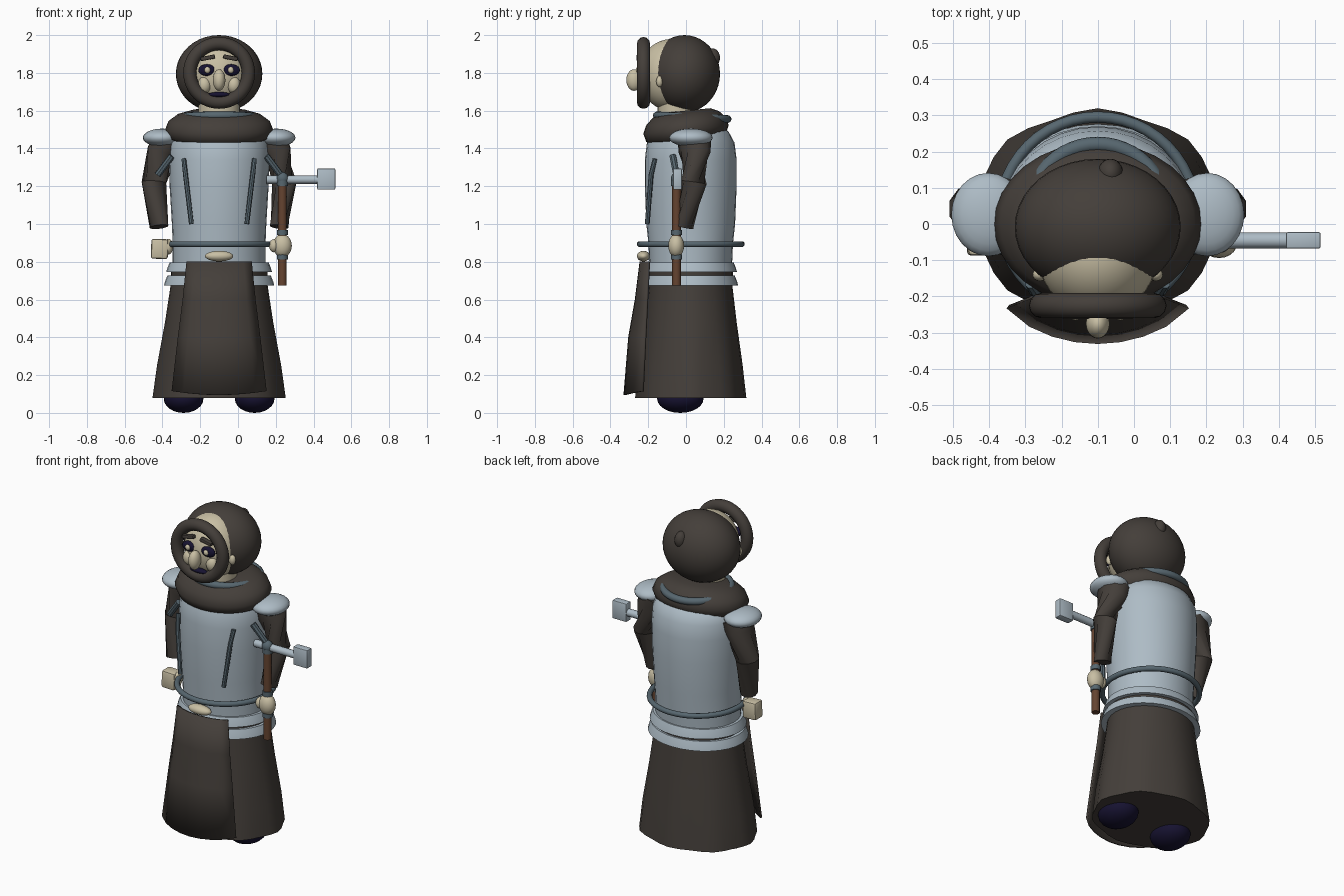
import bpy, bmesh, math
from mathutils import Vector, Matrix

if "Cube" in bpy.data.objects:
    bpy.data.objects.remove(bpy.data.objects["Cube"])

CX = -0.1  # centre line of the figure


def material(name, rgb):
    m = bpy.data.materials.new(name)
    m.diffuse_color = (*rgb, 1)
    m.use_nodes = True
    m.node_tree.nodes["Principled BSDF"].inputs["Base Color"].default_value = m.diffuse_color
    return m


CLOTH = material("dark cloth", (0.058, 0.049, 0.042))
STEEL = material("pale steel", (0.42, 0.50, 0.56))
IRON = material("dark iron", (0.095, 0.135, 0.16))
SKIN = material("skin", (0.58, 0.52, 0.37))
NAVY = material("navy black", (0.008, 0.006, 0.03))
WOOD = material("wood", (0.13, 0.057, 0.03))


def finish(bm, name, mat, smooth=40):
    bmesh.ops.recalc_face_normals(bm, faces=bm.faces[:])
    mesh = bpy.data.meshes.new(name)
    bm.to_mesh(mesh)
    bm.free()
    ob = bpy.data.objects.new(name, mesh)
    bpy.context.collection.objects.link(ob)
    mesh.materials.append(mat)
    if smooth:
        bpy.ops.object.select_all(action='DESELECT')
        ob.select_set(True)
        bpy.context.view_layer.objects.active = ob
        bpy.ops.object.shade_smooth_by_angle(angle=math.radians(smooth))
    return ob


def ball(name, mat, c, r, seg=24, tilt=0):
    bm = bmesh.new()
    bmesh.ops.create_uvsphere(bm, u_segments=seg, v_segments=max(8, seg // 2), radius=1)
    bm.transform(Matrix.Translation(c) @ Matrix.Rotation(tilt, 4, 'Y') @ Matrix.Diagonal((*r, 1)))
    return finish(bm, name, mat, 60)


def box(name, mat, c, size, tilt=0, bevel=0.006):
    bm = bmesh.new()
    bmesh.ops.create_cube(bm, size=1)
    bm.transform(Matrix.Diagonal((*size, 1)))
    if bevel:
        bmesh.ops.bevel(bm, geom=bm.edges[:], offset=bevel, segments=2, affect='EDGES', profile=0.5)
    bm.transform(Matrix.Translation(c) @ Matrix.Rotation(tilt, 4, 'Y'))
    return finish(bm, name, mat)


def loft(name, mat, rings, cap=True, loop=False, smooth=40):
    """Skin a list of point rings."""
    bm = bmesh.new()
    vs = [[bm.verts.new(p) for p in ring] for ring in rings]
    n = len(vs[0])
    pairs = list(zip(vs, vs[1:] + vs[:1])) if loop else list(zip(vs, vs[1:]))
    for a, b in pairs:
        for i in range(n):
            j = (i + 1) % n
            bm.faces.new((a[i], a[j], b[j], b[i]))
    if cap and not loop:
        bm.faces.new(vs[0])
        bm.faces.new(vs[-1])
    return finish(bm, name, mat, smooth)


def oval(z, rx, ry, cy=0.025, n=32, slope=0, wave=0, cx=CX):
    pts = []
    for i in range(n):
        a = 2 * math.pi * i / n
        k = 1 + wave * math.cos(a * 8)
        y = math.sin(a) * ry * k
        pts.append((cx + math.cos(a) * rx * k, cy + y, z + slope * y))
    return pts


def tube(name, mat, path, n=12):
    """Round limb along (x, y, z, radius) points."""
    ps = [Vector(p[:3]) for p in path]
    rings = []
    for i, p in enumerate(ps):
        d = (ps[min(i + 1, len(ps) - 1)] - ps[max(i - 1, 0)]).normalized()
        q = d.to_track_quat('Z', 'Y')
        rings.append([p + q @ Vector((math.cos(t) * path[i][3], math.sin(t) * path[i][3], 0))
                      for t in (2 * math.pi * k / n for k in range(n))])
    return loft(name, mat, rings)


def ring(name, mat, c, major, minor, upright=False, tilt=0):
    rings = []
    rot = Matrix.Rotation(math.pi / 2 if upright else tilt, 3, 'X')
    for i in range(48):
        a = 2 * math.pi * i / 48
        row = []
        for k in range(12):
            b = 2 * math.pi * k / 12
            r = major + minor * math.cos(b)
            row.append(Vector(c) + rot @ Vector((r * math.cos(a), r * math.sin(a), minor * math.sin(b))))
        rings.append(row)
    return loft(name, mat, rings, loop=True, smooth=60)


# Skirt with soft folds, and feet below
loft("skirt", CLOTH, [oval(z, rx, ry, n=32, wave=w) for z, rx, ry, w in
     ((0.08, 0.345, 0.288, 0.022), (0.25, 0.325, 0.272, 0.012),
      (0.48, 0.285, 0.242, 0.005), (0.72, 0.25, 0.215, 0))])
for s, side in ((-1, "left"), (1, "right")):
    ball(side + "_foot", NAVY, (CX + s * 0.188, -0.03, 0.075), (0.105, 0.123, 0.075))

# Curved apron panel hanging at the front
bm = bmesh.new()
grid = []
for z, half, side_y, bulge in ((0.80, 0.17, -0.195, 0.045), (0.60, 0.19, -0.205, 0.06),
                               (0.40, 0.215, -0.215, 0.085), (0.115, 0.248, -0.228, 0.097)):
    row = []
    for i in range(9):
        t = i / 4 - 1
        row.append(bm.verts.new((CX + t * half, side_y - bulge * (1 - t * t) ** 0.8,
                                 z - 0.02 * (1 - t * t) * (z < 0.2))))
    grid.append(row)
for a, b in zip(grid, grid[1:]):
    for i in range(8):
        bm.faces.new((a[i], a[i + 1], b[i + 1], b[i]))
apron = finish(bm, "apron", CLOTH)
mod = apron.modifiers.new("thickness", 'SOLIDIFY')
mod.thickness = 0.012
mod.offset = 0
ball("apron_clasp", SKIN, (CX, -0.225, 0.83), (0.075, 0.035, 0.028))

# Breastplate and flared waist bands
loft("breastplate", STEEL, [oval(z, rx, ry) for z, rx, ry in
     ((0.70, 0.245, 0.215), (0.90, 0.246, 0.224), (1.0, 0.25, 0.235), (1.2, 0.262, 0.243),
      (1.34, 0.266, 0.243), (1.43, 0.262, 0.232), (1.49, 0.24, 0.20), (1.52, 0.19, 0.15))])
for i, z in enumerate((0.745, 0.675)):
    k = 0.012 * i
    loft("waist_band", STEEL, [oval(z + dz, 0.25 + d + k, 0.215 + d + k / 2) for dz, d in
         ((0, 0), (0, 0.03), (0.022, 0.024), (0.052, 0.012), (0.052, 0))])
loft("waist_gap", CLOTH, [oval(z, 0.256, 0.223) for z in (0.715, 0.76)])
ring("belt_ring", IRON, (CX, 0.025, 0.893), 0.27, 0.0155)

# Cowl and neck ring
loft("cowl", CLOTH, [oval(z, rx, ry, cy=0, slope=0.1) for z, rx, ry in
     ((1.435, 0.23, 0.175), (1.455, 0.268, 0.21), (1.50, 0.286, 0.226), (1.545, 0.268, 0.21),
      (1.58, 0.22, 0.175), (1.60, 0.15, 0.13))], smooth=60)
ring("neck_ring", IRON, (CX, 0.033, 1.565), 0.187, 0.021, tilt=-0.05)
loft("neck", SKIN, [oval(z, 0.11, 0.10, cy=-0.05) for z in (1.5, 1.68)])

# Head, hood and face opening
ball("head", SKIN, (CX, -0.083, 1.79), (0.166, 0.168, 0.188), 40)
ball("hood", CLOTH, (CX, -0.008, 1.795), (0.229, 0.188, 0.205), 40)
ball("hood_knot", CLOTH, (CX + 0.035, 0.14, 1.88), (0.035, 0.04, 0.05))
ring("hood_rim", CLOTH, (CX, -0.225, 1.80), 0.155, 0.035, upright=True)

# Face and mirrored features
ball("nose", SKIN, (CX, -0.275, 1.762), (0.033, 0.041, 0.057))
ball("mouth", NAVY, (CX, -0.236, 1.685), (0.058, 0.02, 0.014))
ball("lower_lip", SKIN, (CX, -0.225, 1.662), (0.045, 0.022, 0.014))
for s, side in ((-1, "left"), (1, "right")):
    ball(side + "_eye", NAVY, (CX + s * 0.064, -0.236, 1.815), (0.046, 0.02, 0.031))
    ball(side + "_pupil", SKIN, (CX + s * 0.062, -0.254, 1.815), (0.016, 0.012, 0.017), 16)
    box(side + "_brow", CLOTH, (CX + s * 0.06, -0.247, 1.88), (0.078, 0.03, 0.022), s * 0.2)
    ball(side + "_cheek", SKIN, (CX + s * 0.078, -0.215, 1.735), (0.036, 0.035, 0.045))
    ball(side + "_ear", SKIN, (CX + s * 0.16, -0.14, 1.755), (0.02, 0.018, 0.03), 16)

    # Shoulder plate, angular sleeve and chest straps
    ball(side + "_pauldron", STEEL, (CX + s * 0.302, 0.026, 1.457), (0.102, 0.115, 0.048))
    tube(side + "_sleeve", CLOTH, [(CX + s * 0.27, 0.045, 1.45, 0.088), (CX + s * 0.30, 0.045, 1.38, 0.085),
                                   (CX + s * 0.345, 0.042, 1.22, 0.068),
                                   (CX + s * 0.318, -0.01, 0.985, 0.05)], 10)
    tube(side + "_chest_bar", IRON, [(CX + s * 0.187, -0.165, 1.345, 0.013),
                                     (CX + s * 0.178, -0.185, 1.26, 0.013),
                                     (CX + s * 0.147, -0.205, 1.0, 0.013)], 8)
    tube(side + "_arm_strap", IRON, [(CX + s * 0.25, -0.07, 1.36, 0.018),
                                     (CX + s * 0.325, -0.05, 1.26, 0.018)], 8)

# Hands
box("left_hand", SKIN, (-0.415, -0.05, 0.868), (0.09, 0.075, 0.105), 0.03, 0.012)
ball("left_thumb", SKIN, (-0.368, -0.055, 0.88), (0.024, 0.03, 0.042), 16)
ball("right_hand", SKIN, (0.235, -0.052, 0.885), (0.05, 0.042, 0.062), 20)
ball("right_thumb", SKIN, (0.19, -0.055, 0.885), (0.026, 0.03, 0.035), 16)

# Long-handled hammer held upright
tube("hammer_handle", WOOD, [(0.235, -0.05, 0.675, 0.023), (0.235, -0.05, 1.24, 0.023)])
for z in (0.825, 0.955, 1.215):
    tube("handle_collar", IRON, [(0.235, -0.05, z - 0.014, 0.029), (0.235, -0.05, z + 0.014, 0.029)])
ball("hammer_joint", IRON, (0.235, -0.05, 1.24), (0.033, 0.03, 0.035), 16)
tube("hammer_bar", STEEL, [(0.15, -0.045, 1.235, 0.022), (0.43, -0.045, 1.235, 0.022)])
box("hammer_head", STEEL, (0.467, -0.045, 1.238), (0.096, 0.046, 0.112))
